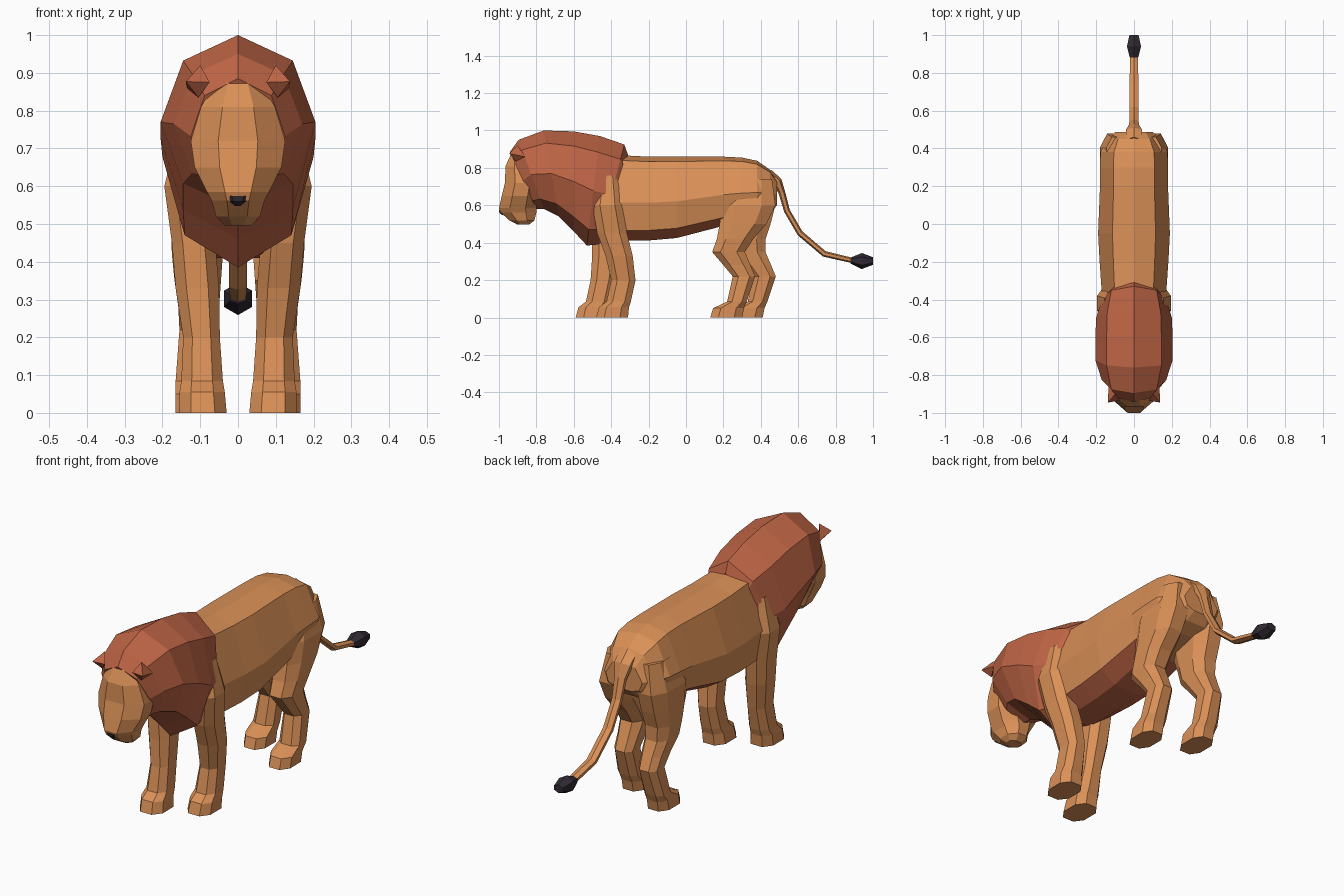
import bpy, bmesh, math
from mathutils import Vector


def material(name, rgb):
    m = bpy.data.materials.new(name)
    m.diffuse_color = (*rgb, 1)
    return m


TAN = material("tan fur", (0.70, 0.28, 0.095))
MANE = material("red brown mane", (0.52, 0.13, 0.06))
DARK = material("dark fur", (0.03, 0.023, 0.032))


def loft(name, rings, mats, rule=None):
    """Skin closed rings of equal length, cap both ends, keep faces flat."""
    bm = bmesh.new()
    loops = [[bm.verts.new(p) for p in r] for r in rings]
    n = len(loops[0])
    for a, b in zip(loops, loops[1:]):
        for i in range(n):
            j = (i + 1) % n
            bm.faces.new((a[i], a[j], b[j], b[i]))
    bm.faces.new(loops[0])
    bm.faces.new(loops[-1])
    bmesh.ops.recalc_face_normals(bm, faces=bm.faces)
    if rule:
        for f in bm.faces:
            f.material_index = rule(f)
    me = bpy.data.meshes.new(name)
    bm.to_mesh(me)
    bm.free()
    for m in mats:
        me.materials.append(m)
    ob = bpy.data.objects.new(name, me)
    bpy.context.collection.objects.link(ob)
    return ob


def octagon(z, y0, y1, x0, x1, c=0.5):
    """Horizontal chamfered rectangle."""
    cx, cy, hx, hy = (x0 + x1) / 2, (y0 + y1) / 2, (x1 - x0) / 2, (y1 - y0) / 2
    pts = [(1, -c), (1, c), (c, 1), (-c, 1), (-1, c), (-1, -c), (-c, -1), (c, -1)]
    return [(cx + hx * a, cy + hy * b, z) for a, b in pts]


# Body: y, top, bottom, half width; belly takes the mane colour
def body_ring(y, zt, zb, w):
    h = zt - zb
    half = [(0.6 * w, zt - 0.06 * h), (w, zb + 0.45 * h),
            (0.85 * w, zb + 0.12 * h), (0.4 * w, zb)]
    pts = [(0, zt)] + half + [(-x, z) for x, z in reversed(half)]
    return [(x, y, z) for x, z in pts]


loft("body", [body_ring(*r) for r in [
    (-0.55, 0.80, 0.46, 0.14), (-0.40, 0.87, 0.41, 0.168), (-0.20, 0.86, 0.412, 0.182),
    (-0.05, 0.86, 0.425, 0.19), (0.20, 0.86, 0.49, 0.18), (0.30, 0.855, 0.51, 0.18),
    (0.38, 0.838, 0.53, 0.178), (0.45, 0.79, 0.56, 0.14), (0.487, 0.73, 0.60, 0.10)]],
    [TAN, MANE], lambda f: int(f.normal.z < -0.5 and f.calc_center_median().y < 0.25))

# Mane: slanted rings given by top point, bottom point and half width
def mane_ring(yt, zt, yb, zb, w):
    top, bot = Vector((0, yt, zt)), Vector((0, yb, zb))
    mid, up = (top + bot) / 2, (top - bot) / 2
    return [mid + up * math.cos(a) + Vector((w * math.sin(a), 0, 0))
            for a in (k * math.pi / 4 for k in range(8))]


loft("mane", [mane_ring(*r) for r in [
    (-0.942, 0.885, -0.80, 0.58, 0.125), (-0.895, 0.95, -0.76, 0.58, 0.17),
    (-0.76, 1.0, -0.68, 0.54, 0.205), (-0.60, 0.995, -0.60, 0.46, 0.205),
    (-0.46, 0.97, -0.53, 0.385, 0.20), (-0.33, 0.925, -0.47, 0.39, 0.17),
    (-0.31, 0.87, -0.44, 0.41, 0.15)]], [MANE])

# Head: z, front y, back y, half width
loft("head", [octagon(z, y0, y1, -w, w, 0.42) for z, y0, y1, w in [
    (0.875, -0.935, -0.85, 0.06), (0.81, -0.965, -0.80, 0.098), (0.72, -0.968, -0.78, 0.125),
    (0.65, -0.985, -0.79, 0.115), (0.585, -1.0, -0.80, 0.082), (0.562, -0.992, -0.80, 0.07),
    (0.52, -0.945, -0.81, 0.058), (0.496, -0.90, -0.84, 0.035)]], [TAN])

# Nose tip under the muzzle front
loft("nose", [octagon(z, y0, -0.95, -w, w) for z, y0, w in [
    (0.574, -1.0, 0.032), (0.56, -0.998, 0.025), (0.547, -0.982, 0.008)]], [DARK])

# Ears: small outward points
for s, side in ((1, "right"), (-1, "left")):
    base = [(0.075, -0.935, 0.875), (0.10, -0.90, 0.92), (0.135, -0.86, 0.86), (0.105, -0.91, 0.835)]
    tip = Vector((0.138, -0.945, 0.877))
    rings = [[Vector((s * x, y, z)).lerp(Vector((s * tip.x, tip.y, tip.z)), t) for x, y, z in base]
             for t in (0, 0.97)]
    loft(side + "_ear", rings, [MANE])

# Legs: z, front y, back y, inner x, outer x, share of the stride offset
FRONT = [(0, -0.48, -0.31, 0.03, 0.155, 1), (0.055, -0.465, -0.305, 0.035, 0.155, 1),
         (0.085, -0.425, -0.295, 0.04, 0.15, 1), (0.20, -0.40, -0.27, 0.048, 0.145, 1),
         (0.33, -0.43, -0.285, 0.05, 0.165, 0.65), (0.45, -0.475, -0.315, 0.06, 0.175, 0.25),
         (0.60, -0.50, -0.34, 0.08, 0.195, 0), (0.76, -0.46, -0.37, 0.07, 0.155, 0)]
HIND = [(0, 0.13, 0.30, 0.05, 0.165, 1), (0.05, 0.145, 0.31, 0.05, 0.165, 1),
        (0.085, 0.22, 0.325, 0.055, 0.165, 1), (0.22, 0.25, 0.37, 0.055, 0.155, 1),
        (0.28, 0.20, 0.345, 0.05, 0.158, 1), (0.35, 0.14, 0.315, 0.045, 0.168, 1),
        (0.42, 0.165, 0.36, 0.04, 0.175, 0.6), (0.50, 0.18, 0.43, 0.035, 0.178, 0.2),
        (0.60, 0.19, 0.478, 0.03, 0.18, 0), (0.74, 0.25, 0.46, 0.03, 0.145, 0)]
for name, rows, stride in (("front_leg", FRONT, -0.11), ("hind_leg", HIND, 0.11)):
    for s, side in ((1, "right_"), (-1, "left_")):
        d = stride if s < 0 else 0
        loft(side + name, [octagon(z, y0 + d * k, y1 + d * k, s * x0, s * x1)
                           for z, y0, y1, x0, x1, k in rows], [TAN])


# Tail and tuft: hexagons swept along a path of y, z, x radius, other radius
def sweep(name, path, mat):
    rings = []
    for i, (y, z, rx, rz) in enumerate(path):
        a, b = path[max(i - 1, 0)], path[min(i + 1, len(path) - 1)]
        t = Vector((0, b[0] - a[0], b[1] - a[1])).normalized()
        n = Vector((0, -t.z, t.y))
        rings.append([Vector((rx * math.sin(k * math.pi / 3), y, z)) + n * rz * math.cos(k * math.pi / 3)
                      for k in range(6)])
    loft(name, rings, [mat])


sweep("tail", [(0.44, 0.765, 0.05, 0.03), (0.49, 0.725, 0.05, 0.025), (0.512, 0.67, 0.033, 0.018),
               (0.54, 0.57, 0.027, 0.016), (0.61, 0.45, 0.027, 0.016), (0.74, 0.34, 0.027, 0.016),
               (0.89, 0.305, 0.024, 0.014)], TAN)
sweep("tail_tuft", [(0.88, 0.305, 0.025, 0.016), (0.94, 0.302, 0.043, 0.043),
                    (1.0, 0.302, 0.028, 0.02)], DARK)
